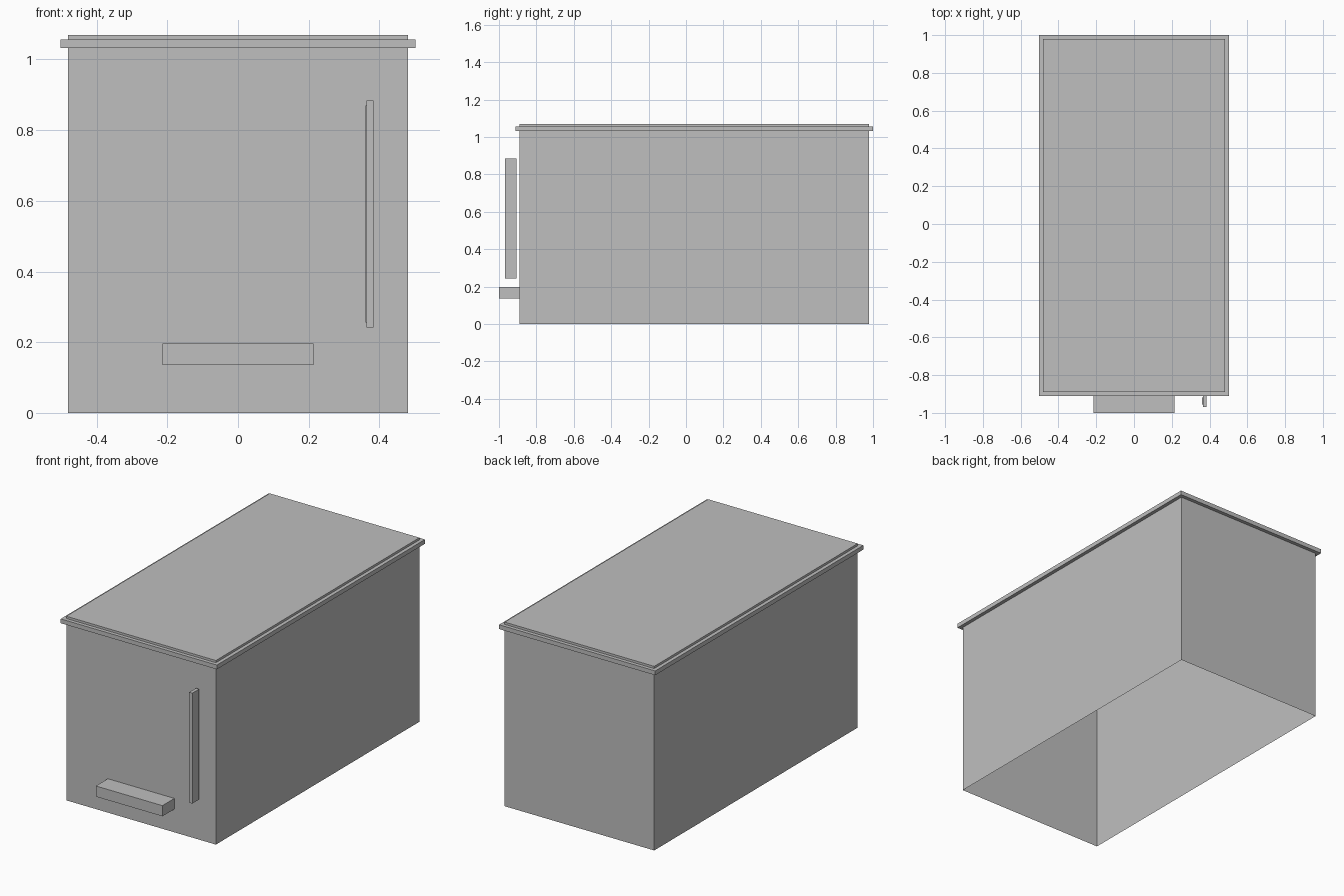
import bpy
import bmesh

cube = bpy.data.objects.get("Cube")
if cube:
    bpy.data.objects.remove(cube, do_unlink=True)

grey = bpy.data.materials.new("plain_grey")
grey.use_nodes = True
colour = (0.52, 0.52, 0.52, 1)
grey.diffuse_color = colour
grey.node_tree.nodes["Principled BSDF"].inputs["Base Color"].default_value = colour


def add_object(name, bm):
    bmesh.ops.recalc_face_normals(bm, faces=bm.faces)
    mesh = bpy.data.meshes.new(name)
    bm.to_mesh(mesh)
    bm.free()
    mesh.materials.append(grey)
    obj = bpy.data.objects.new(name, mesh)
    bpy.context.collection.objects.link(obj)
    return obj


def box(name, low, high):
    bm = bmesh.new()
    bmesh.ops.create_cube(bm, size=1)
    for v in bm.verts:
        v.co = [(a + b) / 2 + c * (b - a) for a, b, c in zip(low, high, v.co)]
    return add_object(name, bm)


# Hollow body, open underneath, with a projecting lip below the flat top
X, FRONT, BACK, LIP = 0.481, -0.89, 0.979, 0.021
profile = [(0, 0), (0, 1.032), (LIP, 1.032), (LIP, 1.057), (0, 1.057), (0, 1.07)]
bm = bmesh.new()
rings = []
for out, z in profile:
    x, f, b = X + out, FRONT - out, BACK + out
    rings.append([bm.verts.new(p) for p in
                  ((-x, f, z), (x, f, z), (x, b, z), (-x, b, z))])
for lower, upper in zip(rings, rings[1:]):
    for i in range(4):
        j = (i + 1) % 4
        bm.faces.new((lower[i], lower[j], upper[j], upper[i]))
bm.faces.new(rings[-1])
add_object("body_with_lip", bm)

# Ledge low on the front
box("front_ledge", (-0.214, -1.0, 0.135), (0.214, FRONT, 0.197))

# Upright handle with a thin raised panel on its inner side
box("handle", (0.364, -0.968, 0.242), (0.384, -0.906, 0.884))
box("handle_panel", (0.361, -0.955, 0.256), (0.364, -0.919, 0.870))
